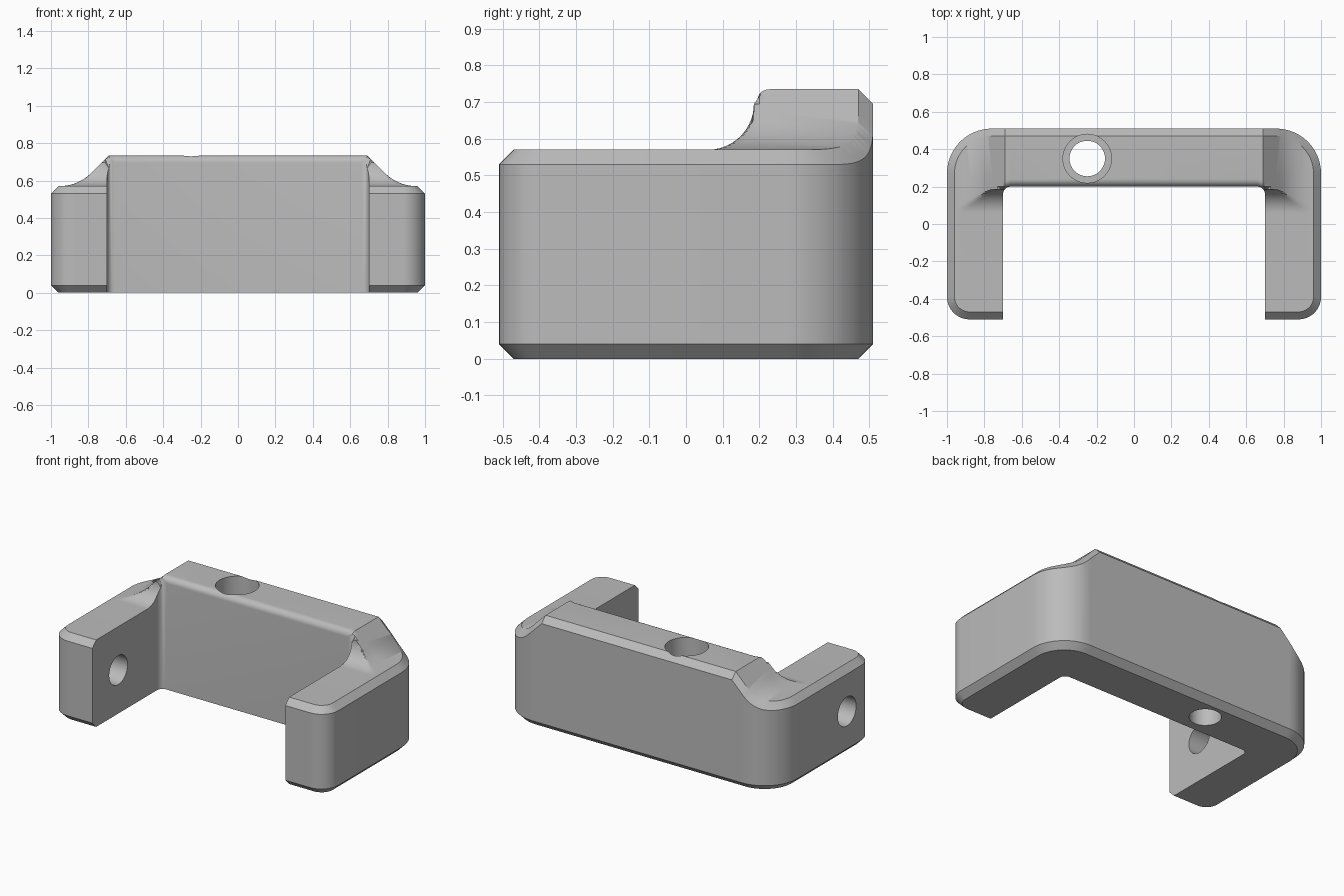
import bpy, bmesh
from math import sin, cos, pi, sqrt

cube = bpy.data.objects.get("Cube")
if cube:
    bpy.data.objects.remove(cube, do_unlink=True)

ARM_TOP, RISE, CHAMFER = 0.57, 0.165, 0.04
WALL_Y, BIG_R, SMALL_R = 0.2, 0.125, 0.04
FLAT_X, BLEND = 0.69, 0.241        # end of raised bar, radius of its end blend
BLEND_END = 0.955
HALF_X, HALF_Y, INNER_X = 1.0, 0.51, 0.7


def arc(cx, cy, r, start, end, steps):
    """Points on a circular arc, angles in quarter turns."""
    return [(cx + r * cos(a), cy + r * sin(a)) for a in
            [(start + (end - start) * i / steps) * pi / 2 for i in range(steps + 1)]]


def outer_path(d):
    """Outside of the bracket, offset inward by d, right arm tip to left arm tip."""
    half = [(INNER_X, -HALF_Y + d)]
    half += arc(HALF_X - 0.12, -HALF_Y + 0.12, 0.12 - d, -1, 0, 10)
    half += arc(HALF_X - 0.24, HALF_Y - 0.24, 0.24 - d, 0, 1, 20)
    return half + [(-x, y) for x, y in reversed(half)]


def rise(x, y):
    """Height of the raised back bar above the arms."""
    s = abs(x)
    if s >= BLEND_END:
        along = 0
    elif s > BLEND_END - BLEND * sin(pi / 4):
        along = BLEND - sqrt(BLEND ** 2 - (BLEND_END - s) ** 2)
    else:
        along = min(RISE, RISE - (s - FLAT_X))
    wall = WALL_Y - 0.015 * min(1, max(0, (s - 0.66) / 0.04))
    if y <= wall - BIG_R:
        across = 0
    elif y <= wall:
        across = BIG_R - sqrt(max(0, BIG_R ** 2 - (y - wall + BIG_R) ** 2))
    elif y < wall + SMALL_R:
        across = BIG_R + sqrt(SMALL_R ** 2 - (wall + SMALL_R - y) ** 2)
    else:
        across = RISE
    return min(along, across)


# Bracket body: chamfered U prism with a temporary flat top at z = 1
bm = bmesh.new()


def ring(points, z):
    return [bm.verts.new((x, y, z)) for x, y in points]


outer, inset = outer_path(0), outer_path(CHAMFER)
fillet = arc(-INNER_X + 0.04, WALL_Y - 0.04, 0.04, 2, 1, 6)
inner = fillet + [(-x, y) for x, y in reversed(fillet)]
bands = [ring(inset, 0), ring(outer, CHAMFER), ring(outer, 1 - CHAMFER), ring(inset, 1)]
low, high = ring(inner, 0), ring(inner, 1)
for a, b in zip(bands, bands[1:]):
    for i in range(len(a) - 1):
        bm.faces.new((a[i], a[i + 1], b[i + 1], b[i]))
for i in range(len(low) - 1):
    bm.faces.new((low[i], low[i + 1], high[i + 1], high[i]))
bm.faces.new([b[-1] for b in bands] + [high[0], low[0]])
bm.faces.new([b[0] for b in bands] + [high[-1], low[-1]])
bm.faces.new(bands[0] + low)
bm.faces.new(bands[3] + high)

# Slice where the top bends, then lift the top to its shape
x_cuts = [0.66, FLAT_X, 0.71, 0.73, 0.755] + [BLEND_END - BLEND * sin(pi / 4 * i / 12) for i in range(13)]
y_cuts = [0.06 + BIG_R * sin(pi / 2 * i / 14) for i in range(15)]
y_cuts += [WALL_Y + SMALL_R * (1 - cos(pi / 2 * i / 8)) for i in range(9)]
planes = [((s * x, 0, 0), (1, 0, 0)) for x in x_cuts for s in (-1, 1)]
planes += [((0, y, 0), (0, 1, 0)) for y in y_cuts]
for co, no in planes:
    bmesh.ops.bisect_plane(bm, geom=bm.verts[:] + bm.edges[:] + bm.faces[:],
                           dist=1e-5, plane_co=co, plane_no=no)
for v in bm.verts:
    if v.co.z > 0.9:
        v.co.z += ARM_TOP - 1 + rise(v.co.x, v.co.y)
bmesh.ops.triangulate(bm, faces=[f for f in bm.faces if len(f.verts) > 3])
bmesh.ops.recalc_face_normals(bm, faces=bm.faces)
mesh = bpy.data.meshes.new("bracket_body")
bm.to_mesh(mesh)
bm.free()
body = bpy.data.objects.new("bracket_body", mesh)
bpy.context.collection.objects.link(body)

grey = bpy.data.materials.new("plain grey")
grey.use_nodes = True
colour = (0.5, 0.5, 0.5, 1)
grey.diffuse_color = colour
grey.node_tree.nodes["Principled BSDF"].inputs["Base Color"].default_value = colour
mesh.materials.append(grey)


def drill(radius, depth, location, rotation=(0, 0, 0)):
    """Cut a round hole through the body."""
    bpy.ops.mesh.primitive_cylinder_add(vertices=48, radius=radius, depth=depth,
                                        location=location, rotation=rotation)
    cutter = bpy.context.object
    cutter.hide_render = True
    cutter.data.materials.append(grey)
    mod = body.modifiers.new("hole", 'BOOLEAN')
    mod.operation, mod.solver, mod.object = 'DIFFERENCE', 'EXACT', cutter
    bpy.context.view_layer.objects.active = body
    bpy.ops.object.modifier_apply(modifier=mod.name)
    bpy.data.objects.remove(cutter, do_unlink=True)


# Stepped screw hole in the back bar, cross hole in the right arm
drill(0.095, 2, (-0.25, 0.35, 0.3))
drill(0.13, 0.8, (-0.25, 0.35, 0.8))
drill(0.095, 0.6, (-0.85, -0.24, 0.285), (0, pi / 2, 0))

bpy.ops.object.select_all(action='DESELECT')
body.select_set(True)
bpy.context.view_layer.objects.active = body
bpy.ops.object.shade_smooth_by_angle(angle=pi / 6)
